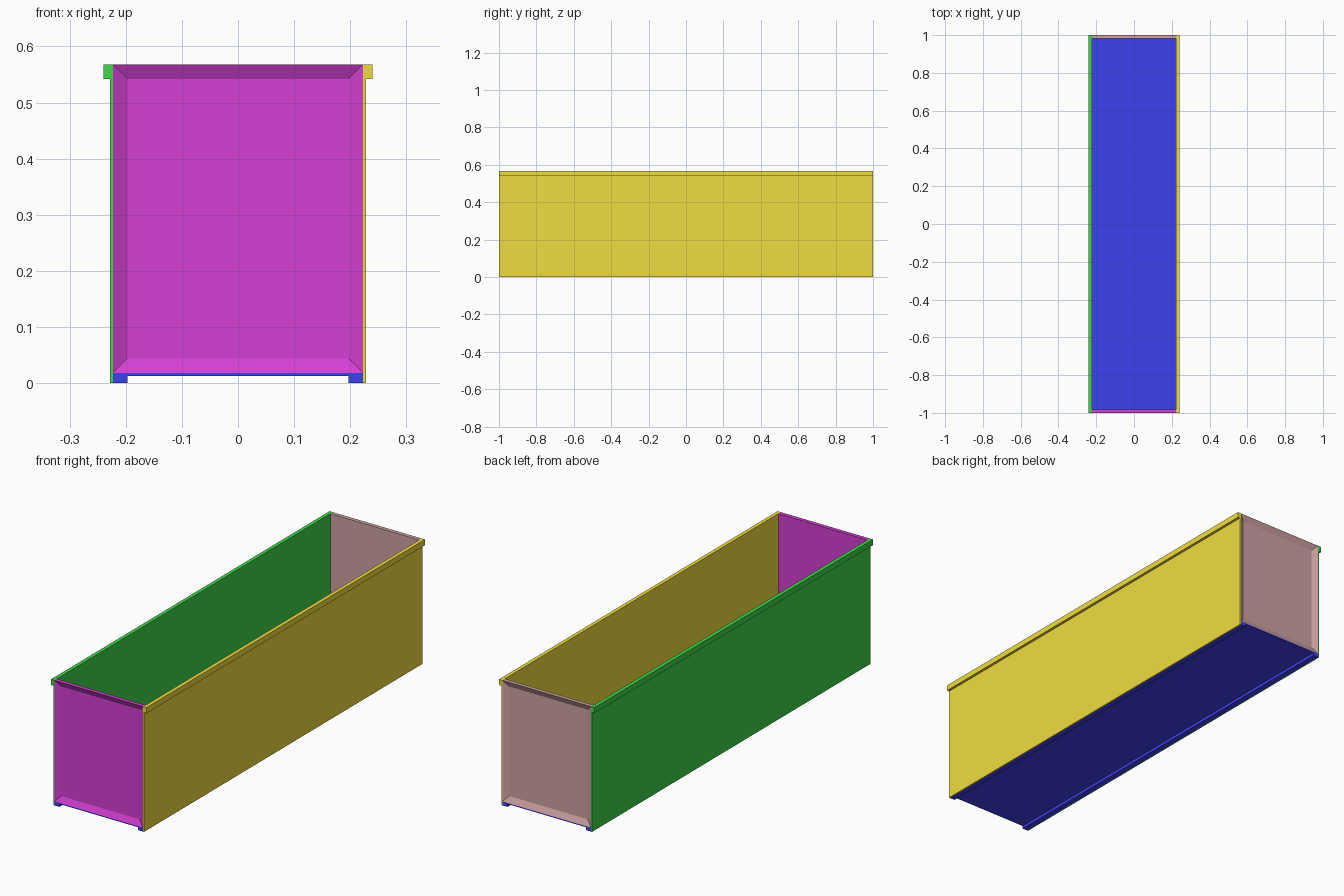
import bpy, bmesh

if "Cube" in bpy.data.objects:
    bpy.data.objects.remove(bpy.data.objects["Cube"])

L = 1.0          # half length
W = 0.223        # half inner width
H = 0.568        # total height
SHEET = 0.005    # sheet thickness
T = 0.018        # overall panel thickness
FRAME = 0.026    # frame / rim width


def finish(name, bm, color):
    bmesh.ops.recalc_face_normals(bm, faces=bm.faces)
    me = bpy.data.meshes.new(name)
    bm.to_mesh(me)
    bm.free()
    ob = bpy.data.objects.new(name, me)
    bpy.context.collection.objects.link(ob)
    mat = bpy.data.materials.new(name + "_paint")
    mat.diffuse_color = (*color, 1)
    mat.use_nodes = True
    mat.node_tree.nodes["Principled BSDF"].inputs["Base Color"].default_value = mat.diffuse_color
    me.materials.append(mat)


def extruded_profile(name, points, color):
    """Closed x/z profile swept along the full length."""
    bm = bmesh.new()
    face = bm.faces.new([bm.verts.new((x, -L, z)) for x, z in points])
    swept = bmesh.ops.extrude_face_region(bm, geom=[face])["geom"]
    verts = [v for v in swept if isinstance(v, bmesh.types.BMVert)]
    bmesh.ops.translate(bm, verts=verts, vec=(0, 2 * L, 0))
    finish(name, bm, color)


def end_panel(name, side, color):
    """Upright panel with a recessed field on its outer face."""
    bm = bmesh.new()
    bmesh.ops.create_cube(bm, size=1)
    for v in bm.verts:
        v.co.x *= 2 * W
        v.co.y = side * (L - T / 2) + v.co.y * T
        v.co.z = (H + T) / 2 + v.co.z * (H - T)
    bm.normal_update()
    outer = [f for f in bm.faces if f.normal.y * side > 0.9]
    bmesh.ops.inset_region(bm, faces=outer, thickness=FRAME, use_even_offset=True)
    bmesh.ops.translate(bm, verts=outer[0].verts, vec=(0, -side * (T - SHEET), 0))
    finish(name, bm, color)


# floor with a runner along each edge
foot = T - SHEET
extruded_profile("floor", [(-W, 0), (-W + FRAME, 0), (-W + FRAME, foot), (W - FRAME, foot),
                           (W - FRAME, 0), (W, 0), (W, T), (-W, T)], (0.05, 0.05, 0.87))

# long walls with an outward top rim
wall = [(W, 0), (W + SHEET, 0), (W + SHEET, H - FRAME),
        (W + T - 0.001, H - FRAME), (W + T - 0.001, H), (W, H)]
extruded_profile("right_wall", wall, (0.87, 0.72, 0.05))
extruded_profile("left_wall", [(-x, z) for x, z in wall], (0.05, 0.68, 0.07))

# recessed end panels
end_panel("front_panel", -1, (0.66, 0.05, 0.66))
end_panel("back_panel", 1, (0.62, 0.36, 0.36))
